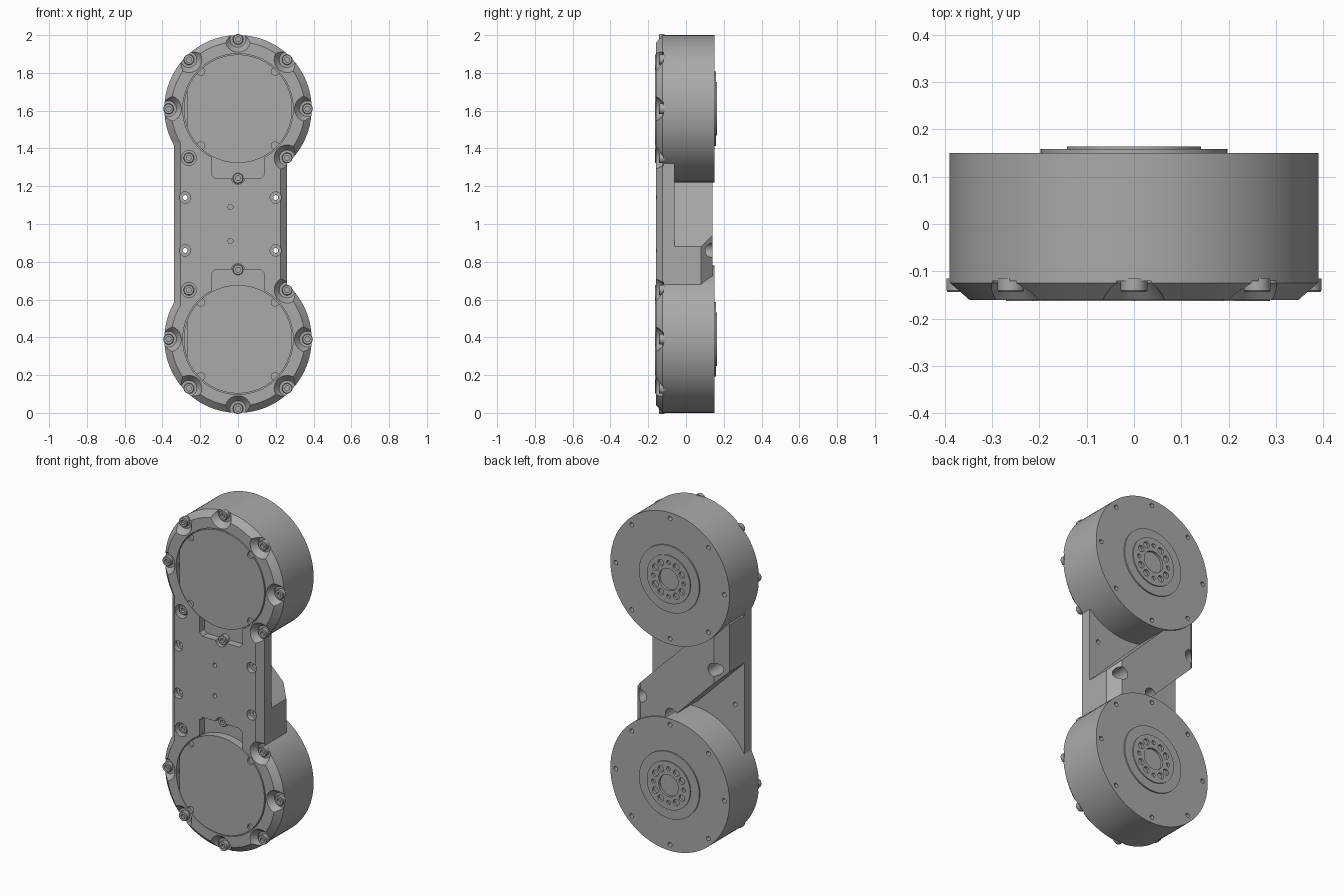
import bpy, bmesh, math
from mathutils import Vector

if "Cube" in bpy.data.objects:
    bpy.data.objects.remove(bpy.data.objects["Cube"], do_unlink=True)

mat = bpy.data.materials.new("machined grey")
mat.use_nodes = True
GREY = (0.4, 0.4, 0.4, 1)
mat.diffuse_color = GREY
mat.node_tree.nodes["Principled BSDF"].inputs["Base Color"].default_value = GREY

MOTORS = (0.39, 1.61)      # heights of the two drive units
R = 0.39
MID = -0.04                # centre line of the arm
DIAG = [(math.cos(a), math.sin(a)) for a in (k * math.pi / 4 for k in range(8))]


def finish(name, bm):
    bmesh.ops.recalc_face_normals(bm, faces=bm.faces)
    mesh = bpy.data.meshes.new(name)
    bm.to_mesh(mesh)
    bm.free()
    mesh.materials.append(mat)
    ob = bpy.data.objects.new(name, mesh)
    bpy.context.collection.objects.link(ob)
    return ob


def lathe(bm, profile, x, z, segs=24):
    """Closed solid turned about a y axis; profile is (radius, y), ends capped."""
    rings = []
    for r, y in profile:
        rings.append([bm.verts.new((x + r * math.cos(t), y, z + r * math.sin(t)))
                      for t in (2 * math.pi * i / segs for i in range(segs))])
    for a, b in zip(rings, rings[1:]):
        for i in range(segs):
            j = (i + 1) % segs
            bm.faces.new((a[i], a[j], b[j], b[i]))
    bm.faces.new(rings[0])
    bm.faces.new(rings[-1])


def clipped_box(bm, lo, hi, planes=()):
    """Box trimmed by planes given as (point, outward normal)."""
    part = bmesh.new()
    bmesh.ops.create_cube(part, size=1)
    for v in part.verts:
        v.co = [l + (c + 0.5) * (h - l) for l, h, c in zip(lo, hi, v.co)]
    for point, normal in planes:
        geom = part.verts[:] + part.edges[:] + part.faces[:]
        bmesh.ops.bisect_plane(part, geom=geom, plane_co=point,
                               plane_no=Vector(normal), clear_outer=True)
        bmesh.ops.holes_fill(part, edges=[e for e in part.edges if e.is_boundary])
    temp = bpy.data.meshes.new("temp")
    part.to_mesh(temp)
    part.free()
    bm.from_mesh(temp)
    bpy.data.meshes.remove(temp)


def boolean(target, tool, operation):
    mod = target.modifiers.new("bool", "BOOLEAN")
    mod.operation, mod.solver, mod.object = operation, "EXACT", tool
    mod.use_self = True
    bpy.context.view_layer.objects.active = target
    bpy.ops.object.modifier_apply(modifier=mod.name)
    bpy.data.objects.remove(tool, do_unlink=True)


def smooth(ob):
    bpy.ops.object.select_all(action="DESELECT")
    ob.select_set(True)
    bpy.context.view_layer.objects.active = ob
    bpy.ops.object.shade_smooth_by_angle(angle=math.radians(28))


# Diagonal spacer block behind the arm
bm = bmesh.new()
clipped_box(bm, (-0.34, -0.08, 0.6), (0.26, 0.14, 1.4), [
    ((0.26, 0.08, 1), (1, 1, 0)), ((-0.34, 0.08, 1), (-1, 1, 0)),
    ((MID, 0, 1.18), (1, 0, 1)), ((MID, 0, 0.82), (-1, 0, -1))])
block = finish("spacer_block", bm)

# Clearance bores in the block
bm = bmesh.new()
for x, z in ((-0.28, 1.14), (0.2, 0.86), (0, 1.2), (0, 0.8)):
    lathe(bm, [(0.038, -0.07), (0.038, 0.2)], x, z)
boolean(block, finish("bore_cutter", bm), "DIFFERENCE")

# Arm plate with bevelled long edges
bm = bmesh.new()
clipped_box(bm, (-0.34, -0.16, 0.56), (0.26, -0.06, 1.44), [
    ((0.225, -0.16, 1), (1, -1, 0)), ((-0.305, -0.16, 1), (-1, -1, 0))])
housing = finish("housing", bm)
boolean(housing, block, "UNION")

# Drive unit shells
for cz in MOTORS:
    bm = bmesh.new()
    lathe(bm, [(R - 0.036, -0.16), (R, -0.125), (R, 0.15)], 0, cz, 96)
    boolean(housing, finish("shell", bm), "UNION")

# Cover recesses and the pockets beside them
bm = bmesh.new()
for cz in MOTORS:
    lathe(bm, [(0.292, -0.2), (0.292, -0.12)], 0, cz, 96)
boolean(housing, finish("recess_cutter", bm), "DIFFERENCE")
for cz, s in zip(MOTORS, (1, -1)):
    z0, z1 = sorted((cz + s * 0.2, cz + s * 0.37))
    tip = cz + s * 0.37
    bm = bmesh.new()
    clipped_box(bm, (-0.14, -0.2, z0), (0.14, -0.115, z1), [
        ((0.12, 0, tip), (1, 0, s)), ((-0.12, 0, tip), (-1, 0, s))])
    boolean(housing, finish("pocket_cutter", bm), "DIFFERENCE")
    bm = bmesh.new()
    lathe(bm, [(0.035, -0.2), (0.035, -0.125)], 0, cz + s * 0.365)
    boolean(housing, finish("tab_cutter", bm), "DIFFERENCE")

# Screw seats round the rims, plate holes and back holes
bm = bmesh.new()
screws = []
for cz, s in zip(MOTORS, (1, -1)):
    for c, d in DIAG:
        x, z = 0.368 * c, cz + 0.368 * d
        lathe(bm, [(0.013, 0.1), (0.013, 0.2)], 0.355 * c, cz + 0.355 * d, 12)
        if abs(c) < 0.1 and d * s > 0:
            screws.append((x, z, -0.122))
            continue
        screws.append((x, z, -0.12))
        if c < -0.1 and d * s > 0.1:
            lathe(bm, [(0.04, -0.2), (0.04, -0.12)], x, z)
        else:
            lathe(bm, [(0.085, -0.18), (0.071, -0.163), (0.042, -0.125), (0.042, -0.12)], x, z, 32)
for x in (-0.28, 0.2):
    for z in (0.86, 1.14):
        lathe(bm, [(0.03, -0.2), (0.03, -0.13), (0.013, -0.13), (0.013, -0.02)], x, z)
for z in (0.91, 1.09):
    lathe(bm, [(0.013, -0.2), (0.013, -0.12)], MID, z, 16)
boolean(housing, finish("hole_cutter", bm), "DIFFERENCE")
smooth(housing)

# Rim screws with sockets
bm = bmesh.new()
for x, z, y in screws:
    lathe(bm, [(0.028, y + 0.005), (0.028, y - 0.02), (0.025, y - 0.024),
               (0.013, y - 0.024), (0.013, y - 0.008)], x, z, 18)
smooth(finish("rim_screws", bm))

for label, cz in zip(("lower", "upper"), MOTORS):
    # Front cover: a disc with one flat side and four small screw holes
    bm = bmesh.new()
    lathe(bm, [(0.287, -0.163), (0.287, -0.07)], 0, cz, 96)
    cover = finish(label + "_cover", bm)
    bm = bmesh.new()
    clipped_box(bm, (-0.4, -0.2, cz - 0.3), (-0.27, -0.14, cz + 0.3))
    for c, d in DIAG[1::2]:
        lathe(bm, [(0.02, -0.2), (0.02, -0.15)], 0.277 * c, cz + 0.277 * d, 16)
    boolean(cover, finish("cover_cutter", bm), "DIFFERENCE")
    smooth(cover)

    # Output flange on the back with its bolt circle
    bm = bmesh.new()
    lathe(bm, [(0.197, 0.13), (0.197, 0.158), (0.142, 0.158), (0.142, 0.164)], 0, cz, 64)
    flange = finish(label + "_output_flange", bm)
    bm = bmesh.new()
    lathe(bm, [(0.064, 0.14), (0.064, 0.2)], 0, cz, 32)
    for i in range(12):
        t = math.tau * i / 12
        r = 0.012 if i % 3 == 0 else 0.019
        lathe(bm, [(r, 0.145), (r, 0.2)], 0.1 * math.cos(t), cz + 0.1 * math.sin(t), 14)
    boolean(flange, finish("flange_cutter", bm), "DIFFERENCE")
    smooth(flange)
